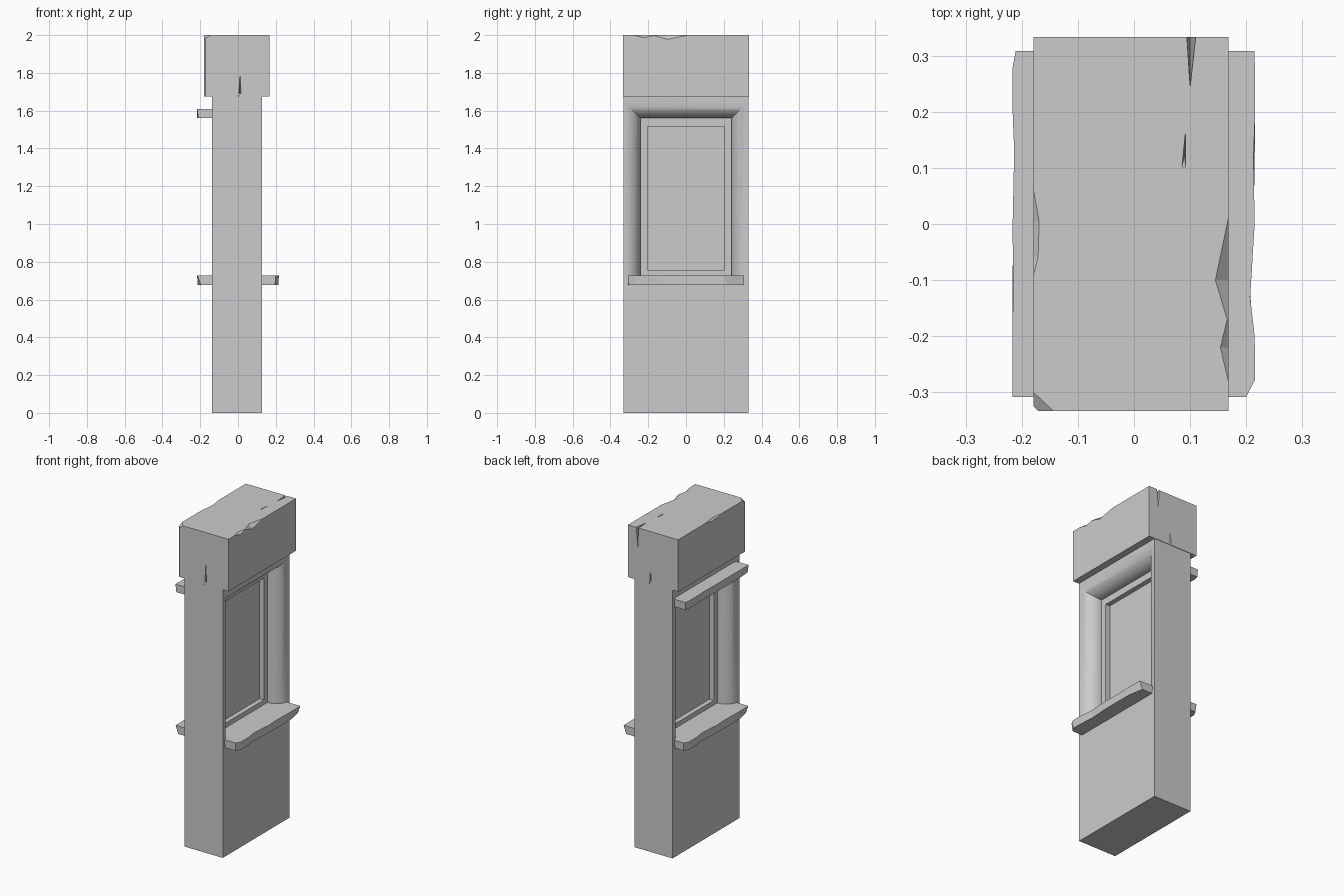
import bpy, bmesh, math
from mathutils import Vector

if "Cube" in bpy.data.objects:
    bpy.data.objects.remove(bpy.data.objects["Cube"])

CX = -0.006      # wall centre line in x
HALF = 0.132     # half wall thickness
R = 0.09         # rounded reveal radius


def finish(name, bm):
    bmesh.ops.remove_doubles(bm, verts=bm.verts, dist=1e-5)
    bmesh.ops.recalc_face_normals(bm, faces=bm.faces)
    me = bpy.data.meshes.new(name)
    bm.to_mesh(me)
    bm.free()
    ob = bpy.data.objects.new(name, me)
    bpy.context.collection.objects.link(ob)
    return ob


def add_box(bm, x0, x1, y0, y1, z0, z1):
    v = bmesh.ops.create_cube(bm, size=1)['verts']
    bmesh.ops.scale(bm, verts=v, vec=(x1 - x0, y1 - y0, z1 - z0))
    bmesh.ops.translate(bm, verts=v, vec=((x0 + x1) / 2, (y0 + y1) / 2, (z0 + z1) / 2))


def loft(bm, rings):
    """Skin a stack of equal-length rings and cap both ends."""
    vs = [[bm.verts.new(p) for p in r] for r in rings]
    n = len(vs[0])
    for a, b in zip(vs, vs[1:]):
        for i in range(n):
            bm.faces.new((a[i], a[(i + 1) % n], b[(i + 1) % n], b[i]))
    bm.faces.new(vs[0])
    bm.faces.new(vs[-1])


# wall base below the window
bm = bmesh.new()
add_box(bm, CX - HALF, CX + HALF, -0.33, 0.33, 0, 0.7)
finish("wall_base", bm)

# window surround: rounded profile swept up, over and down the opening
N = 8
prof = [(CX + HALF, 0.0)]
for i in range(N + 1):
    a = math.pi / 2 * i / N
    prof.append((CX + HALF - R * (1 - math.cos(a)), R * math.sin(a)))
prof += [(2 * CX - x, d) for x, d in reversed(prof)]


def surround_ring(side, top):
    ring = []
    for k, (x, d) in enumerate(prof):
        outer = k in (0, len(prof) - 1)
        z = (1.69 if outer else 1.65 - d) if top else 0.7
        ring.append((x, side * (0.33 - d), z))
    return ring


bm = bmesh.new()
loft(bm, [surround_ring(-1, 0), surround_ring(-1, 1), surround_ring(1, 1), surround_ring(1, 0)])
surround = finish("window_surround", bm)
bpy.context.view_layer.objects.active = surround
surround.select_set(True)
bpy.ops.object.shade_smooth_by_angle(angle=math.radians(35))
surround.select_set(False)

# window frame and pane
bm = bmesh.new()
F = HALF - R
for s in (-1, 1):
    add_box(bm, CX - F, CX + F, *sorted((s * 0.205, s * 0.245)), 0.71, 1.565)
for z0, z1 in ((0.71, 0.757), (1.517, 1.565)):
    add_box(bm, CX - F, CX + F, -0.205, 0.205, z0, z1)
finish("window_frame", bm)
bm = bmesh.new()
add_box(bm, CX - 0.012, CX + 0.012, -0.21, 0.21, 0.75, 1.525)
finish("window_pane", bm)


# weathered ledges: (x, y) outlines for upper and lower faces
TOP = [(0.2, -0.308), (0.216, -0.277), (0.215, -0.2), (0.207, -0.13),
       (0.215, 0.0), (0.213, 0.12), (0.216, 0.2), (0.215, 0.308)]
LOW = [(0.196, -0.305), (0.213, -0.27), (0.213, -0.21), (0.207, -0.12),
       (0.213, -0.01), (0.215, 0.11), (0.213, 0.22), (0.197, 0.308)]


def ledge(name, s, z0, z1, wave=1.0):
    def ring(pts, z):
        full = [(0.03, -0.308)] + pts + [(0.03, 0.308)]
        return [(s * (x if x < 0.1 else 0.217 - (0.217 - x) * wave), s * y, z) for x, y in full]
    bm = bmesh.new()
    loft(bm, [ring(LOW, z0), ring(TOP, z1)])
    finish(name, bm)


ledge("sill_right", 1, 0.678, 0.728)
ledge("sill_left", -1, 0.678, 0.728)
ledge("head_ledge_left", -1, 1.56, 1.608, 0.35)

# capstone with chipped upper edges: (x, y, inward x, inward y)
X0, X1, Y = -0.179, 0.168, 0.333
CAP = [(X0 + 0.035, -Y, 0, 0), (X1, -Y, 0, 0), (X1, -0.28, 0, 0), (X1, -0.22, -0.014, 0),
       (X1, -0.17, -0.002, 0), (X1, -0.1, -0.023, 0), (X1, 0.01, 0, 0), (X1, Y, 0, 0),
       (X0, Y, 0, 0), (X0, 0.06, 0, 0), (X0, 0.005, 0.01, 0), (X0, -0.06, 0.008, 0),
       (X0, -0.09, 0, 0), (X0, -0.3, 0, 0)]
bm = bmesh.new()
mid = [(x, y, 2.0 - abs(dx)) for x, y, dx, dy in CAP]
top = [(x + dx, y + dy, 2.0) for x, y, dx, dy in CAP]
mid[0], mid[-1] = (X0 + 0.008, -Y, 1.985), (X0, -Y + 0.008, 1.985)
loft(bm, [[(x, y, 1.675) for x, y, _ in mid], mid, top])
cap = finish("capstone", bm)

# cracks cut from the capstone: tetrahedral wedges
CRACKS = [
    [(-0.002, -0.36, 1.66), (0.022, -0.36, 1.66), (0.011, -0.335, 1.81), (0.01, -0.29, 1.66)],
    [(0.093, 0.345, 2.01), (0.112, 0.345, 2.01), (0.1, 0.24, 2.005), (0.1, 0.338, 1.87)],
    [(0.0, 0.36, 1.66), (0.025, 0.36, 1.66), (0.012, 0.335, 1.77), (0.012, 0.3, 1.66)],
    [(0.085, 0.1, 2.002), (0.092, 0.17, 2.002), (0.092, 0.1, 2.002), (0.09, 0.12, 1.98)],
]
bm = bmesh.new()
for pts in CRACKS:
    v = [bm.verts.new(Vector(p)) for p in pts]
    for f in ((0, 1, 2), (0, 1, 3), (1, 2, 3), (0, 2, 3)):
        bm.faces.new([v[i] for i in f])
cutter = finish("crack_cutter", bm)
cutter.hide_render = True
mod = cap.modifiers.new("cracks", 'BOOLEAN')
mod.operation = 'DIFFERENCE'
mod.solver = 'EXACT'
mod.object = cutter
bpy.context.view_layer.objects.active = cap
bpy.ops.object.modifier_apply(modifier=mod.name)
bpy.data.objects.remove(cutter)
